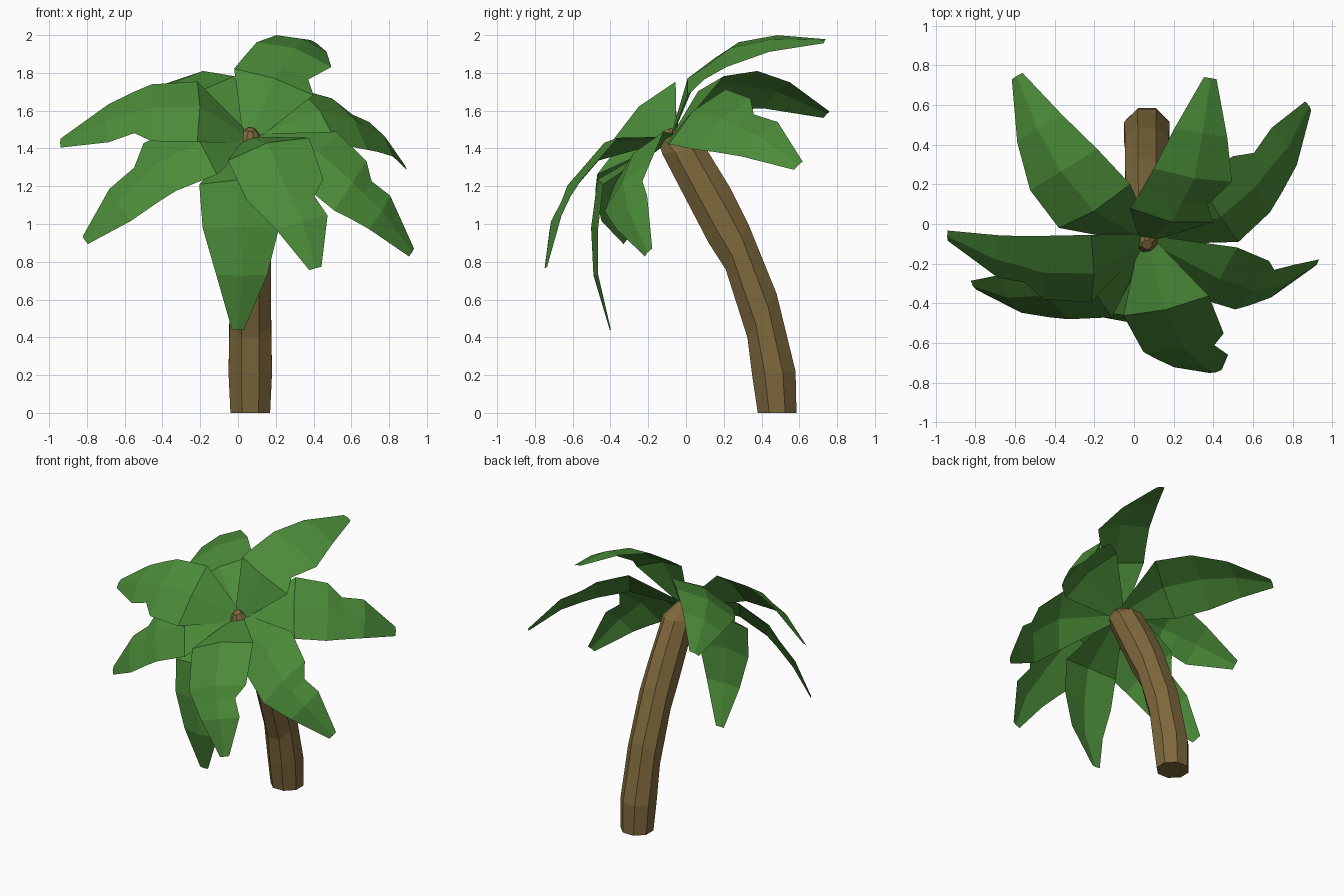
import bpy, math
from mathutils import Vector as V

if "Cube" in bpy.data.objects:
    bpy.data.objects.remove(bpy.data.objects["Cube"])


def material(name, rgb):
    m = bpy.data.materials.new(name)
    m.diffuse_color = (*rgb, 1)
    m.use_nodes = True
    m.node_tree.nodes["Principled BSDF"].inputs["Base Color"].default_value = m.diffuse_color
    return m


def make(name, verts, faces, mat):
    me = bpy.data.meshes.new(name)
    me.from_pydata([tuple(v) for v in verts], [], faces)
    me.materials.append(mat)
    ob = bpy.data.objects.new(name, me)
    bpy.context.collection.objects.link(ob)
    return ob


bark = material("bark", (0.21, 0.14, 0.045))
green = material("leaf_green", (0.07, 0.26, 0.04))

# Trunk: octagonal rings given by (front y, z), (back y, z) and half width
rings = [((.38, 0), (.585, 0), .105), ((.35, .2), (.58, .22), .115),
         ((.325, .4), (.48, .63), .11), ((.21, .76), (.33, 1.0), .11),
         ((.12, .9), (.235, 1.19), .107), ((-.125, 1.37), (.10, 1.41), .10),
         ((-.145, 1.43), (-.03, 1.48), .055), ((-.125, 1.49), (-.08, 1.51), .025)]
N, CX = 8, .065
verts, faces = [], []
for (y0, z0), (y1, z1), w in rings:
    for k in range(N):
        a = 2 * math.pi * (k + .5) / N
        c, s = math.cos(a) / math.cos(math.pi / N), math.sin(a) / math.cos(math.pi / N)
        verts.append((CX + w * c, (y0 + y1) / 2 + (y1 - y0) / 2 * s,
                      (z0 + z1) / 2 + (z1 - z0) / 2 * s))
for r in range(len(rings) - 1):
    for k in range(N):
        j = (k + 1) % N
        faces.append((r * N + k, r * N + j, (r + 1) * N + j, (r + 1) * N + k))
faces.append(tuple(reversed(range(N))))
faces.append(tuple(range((len(rings) - 1) * N, len(rings) * N)))
make("trunk", verts, faces, bark)

CROWN = V((.06, -.08, 1.455))


def leaf(name, spine, half, notch=0, notch_at=2):
    """Creased leaf: ring centres, half-width vector, side of the torn notch."""
    pts = [V(p) for p in spine]
    half = V(half)
    pts.insert(0, CROWN.lerp(pts[0], .1))
    widths = [.25, 1, .94, .63, .15]
    rows = [[p, w, w] for p, w in zip(pts, widths)]
    if notch:
        p = pts[notch_at].lerp(pts[notch_at + 1], .4)
        w = widths[notch_at] * .6 + widths[notch_at + 1] * .4
        row = [p, w, w]
        row[2 if notch > 0 else 1] = w * .68
        rows.insert(notch_at + 1, row)
    # keep the upper side facing outward
    normal = (pts[3] - pts[1]).cross(half)
    if normal.dot(pts[2] - V((.06, 0, .9))) < 0:
        normal.negate()
        half.negate()
        for r in rows:
            r[1], r[2] = r[2], r[1]
    verts, faces = [], []
    for i, (p, a, b) in enumerate(rows):
        t = (rows[min(i + 1, len(rows) - 1)][0] - rows[max(i - 1, 0)][0])
        n = t.cross(half).normalized()
        fold = n * .04 * min(a, b)
        verts += [p - half * a - fold * .4, p + fold * .6, p + half * b - fold * .4]
    for i in range(len(rows) - 1):
        for k in range(2):
            q = i * 3 + k
            faces.append((q, q + 3, q + 4, q + 1))
    make(name, verts, faces, green)


# Crown of leaves
leaf("leaf_left", [(-.21, -.235, 1.605), (-.46, -.23, 1.6), (-.69, -.17, 1.54), (-.94, -.06, 1.43)],
     (0, -.17, -.16), 1)
leaf("leaf_front_left", [(-.2, -.33, 1.41), (-.42, -.35, 1.31), (-.63, -.36, 1.105), (-.81, -.31, .915)],
     (.09, -.15, -.135), -1)
leaf("leaf_front", [(.01, -.45, 1.22), (.015, -.48, .98), (.02, -.475, .73), (0, -.4, .44)],
     (.215, 0, 0))
leaf("leaf_front_drooping", [(.16, -.42, 1.41), (.25, -.61, 1.19), (.34, -.70, 1.01), (.41, -.745, .765)],
     (.215, .05, .06), 1)
leaf("leaf_right_low", [(.43, -.26, 1.36), (.6, -.32, 1.21), (.755, -.295, 1.065), (.92, -.2, .85)],
     (.09, .13, .14), 1)
leaf("leaf_right_back", [(.43, .05, 1.58), (.6, .195, 1.54), (.765, .39, 1.455), (.88, .595, 1.31)],
     (-.1, .15, .145), 1)
leaf("leaf_back_top", [(.19, .03, 1.76), (.3, .24, 1.91), (.34, .46, 1.965), (.385, .735, 1.97)],
     (.21, -.035, -.07), 1, 1)
leaf("leaf_back_left", [(-.2, .08, 1.685), (-.36, .27, 1.72), (-.48, .48, 1.69), (-.59, .745, 1.58)],
     (.18, .11, .11))
